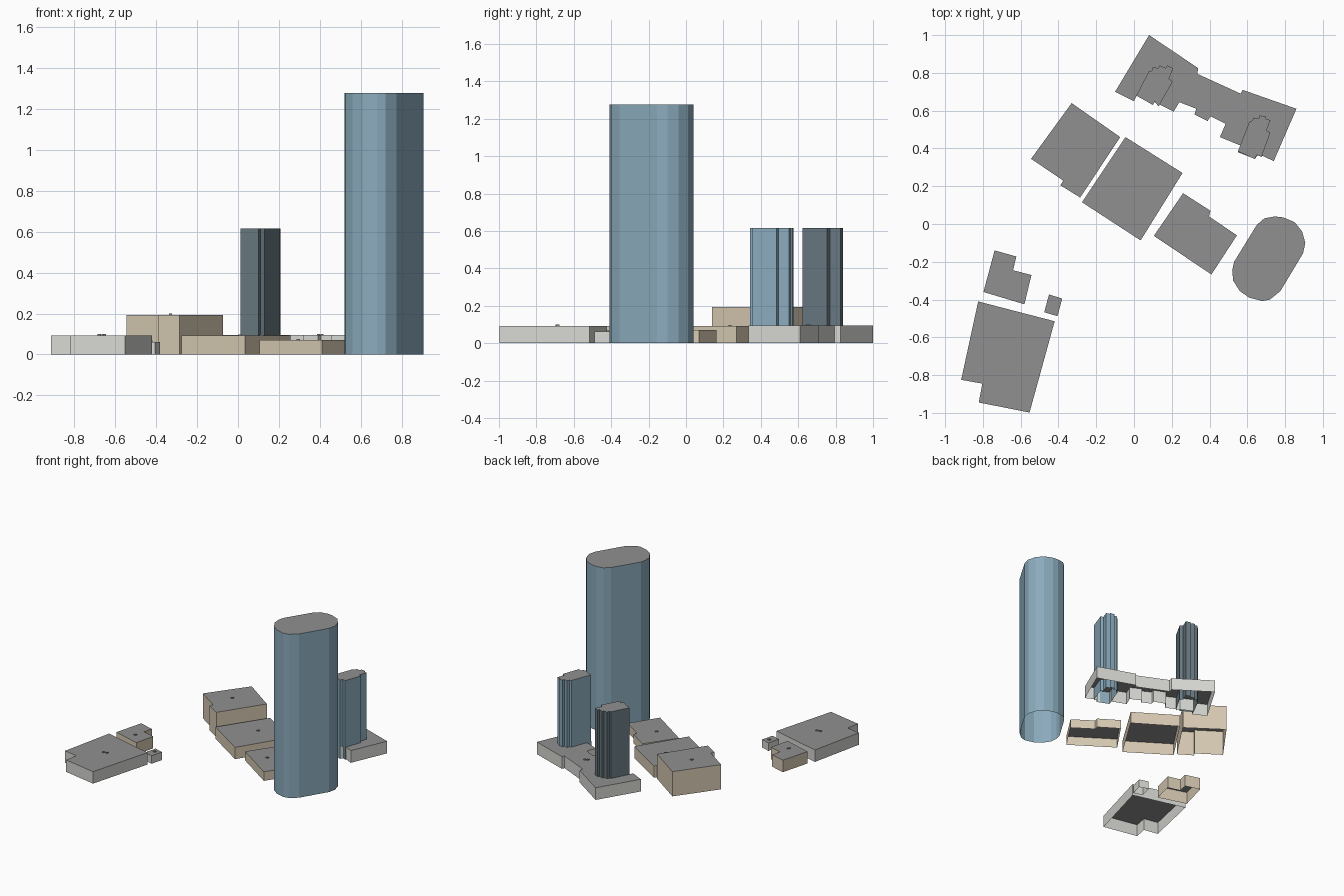
import bpy, bmesh


def material(name, rgb):
    m = bpy.data.materials.new(name)
    m.diffuse_color = (*rgb, 1)
    return m


ROOF = material("roof_grey", (0.28, 0.28, 0.28))
BEIGE = material("beige_wall", (0.68, 0.59, 0.45))
PALE = material("pale_wall", (0.68, 0.68, 0.65))
GLASS = material("blue_glass", (0.26, 0.41, 0.51))
DARK = material("dark_glass", (0.14, 0.19, 0.22))


def block(name, outline, top, wall, bottom=0.0):
    """Walls and roof raised from a footprint, open underneath."""
    bm = bmesh.new()
    low = [bm.verts.new((x, y, bottom)) for x, y in outline]
    high = [bm.verts.new((x, y, top)) for x, y in outline]
    area = sum(a[0] * b[1] - b[0] * a[1]
               for a, b in zip(outline, outline[1:] + outline[:1]))
    n = len(outline)
    for i in range(n):
        j = (i + 1) % n
        quad = [low[i], low[j], high[j], high[i]]
        bm.faces.new(quad if area > 0 else quad[::-1])
    bm.faces.new(high if area > 0 else high[::-1]).material_index = 1
    mesh = bpy.data.meshes.new(name)
    bm.to_mesh(mesh)
    bm.free()
    mesh.materials.append(wall)
    mesh.materials.append(ROOF)
    bpy.context.collection.objects.link(bpy.data.objects.new(name, mesh))


# Tall rounded tower
block("rounded_tower", [
    (.745, .04), (.79, .035), (.85, .01), (.89, -.04), (.907, -.10),
    (.895, -.155), (.775, -.355), (.72, -.40), (.68, -.408), (.61, -.39),
    (.56, -.355), (.525, -.30), (.52, -.245), (.53, -.20), (.65, -.005),
    (.69, .03)], 1.277, GLASS)

# Shared podium at the back
block("podium", [
    (.08, 1.0), (.34, .825), (.335, .795), (.565, .69), (.575, .71),
    (.86, .61), (.74, .333), (.66, .37), (.64, .345), (.55, .38),
    (.565, .415), (.455, .46), (.485, .53), (.405, .57), (.39, .545),
    (.32, .58), (.33, .61), (.24, .645), (.21, .595), (.02, .69),
    (0, .65), (-.10, .70)], .095, PALE)

# Two stepped towers rising through the podium
block("dark_stepped_tower", [
    (.012, .68), (.10, .63), (.11, .648), (.13, .622), (.205, .755),
    (.185, .77), (.207, .825), (.175, .84), (.168, .825), (.135, .84),
    (.128, .825), (.10, .83), (.093, .81), (.08, .81)], .615, DARK)
block("blue_stepped_tower", [
    (.55, .385), (.64, .343), (.65, .365), (.675, .355), (.722, .485),
    (.702, .495), (.722, .55), (.695, .558), (.70, .568), (.665, .575),
    (.66, .558), (.632, .563), (.625, .545), (.61, .54)], .615, GLASS)

# Row of beige blocks
block("tall_beige_block", [
    (-.33, .64), (-.073, .46), (-.285, .14), (-.39, .205), (-.375, .23),
    (-.545, .345)], .193, BEIGE)
block("middle_beige_block", [
    (-.045, .46), (.257, .27), (.035, -.087), (-.275, .115)], .092, BEIGE)
block("low_beige_block", [
    (.26, .163), (.405, .07), (.397, .04), (.545, -.06), (.41, -.267),
    (.105, -.063)], .07, BEIGE)

# Separate group at the front left
block("notched_beige_block", [
    (-.738, -.14), (-.623, -.172), (-.64, -.245), (-.543, -.27),
    (-.58, -.425), (-.797, -.36)], .093, BEIGE)
block("small_pale_block", [
    (-.45, -.373), (-.38, -.395), (-.405, -.488), (-.475, -.467)], .062, PALE)
block("large_pale_block", [
    (-.825, -.41), (-.42, -.515), (-.553, -.998), (-.822, -.945),
    (-.803, -.845), (-.915, -.825)], .093, PALE)

# Little roof vents: x, y, roof height
for k, (x, y, z) in enumerate([
        (.393, .65, .095), (.411, .66, .095), (-.33, .40, .193),
        (.01, .235, .092), (.295, -.06, .07), (-.66, -.323, .093),
        (-.425, -.42, .062), (-.678, -.69, .093), (-.652, -.685, .093)]):
    r = .008
    block(f"roof_vent_{k + 1}", [(x - r, y - r), (x + r, y - r * .8),
                                 (x + r, y + r), (x - r, y + r * .8)],
          z + .006, ROOF, z)
